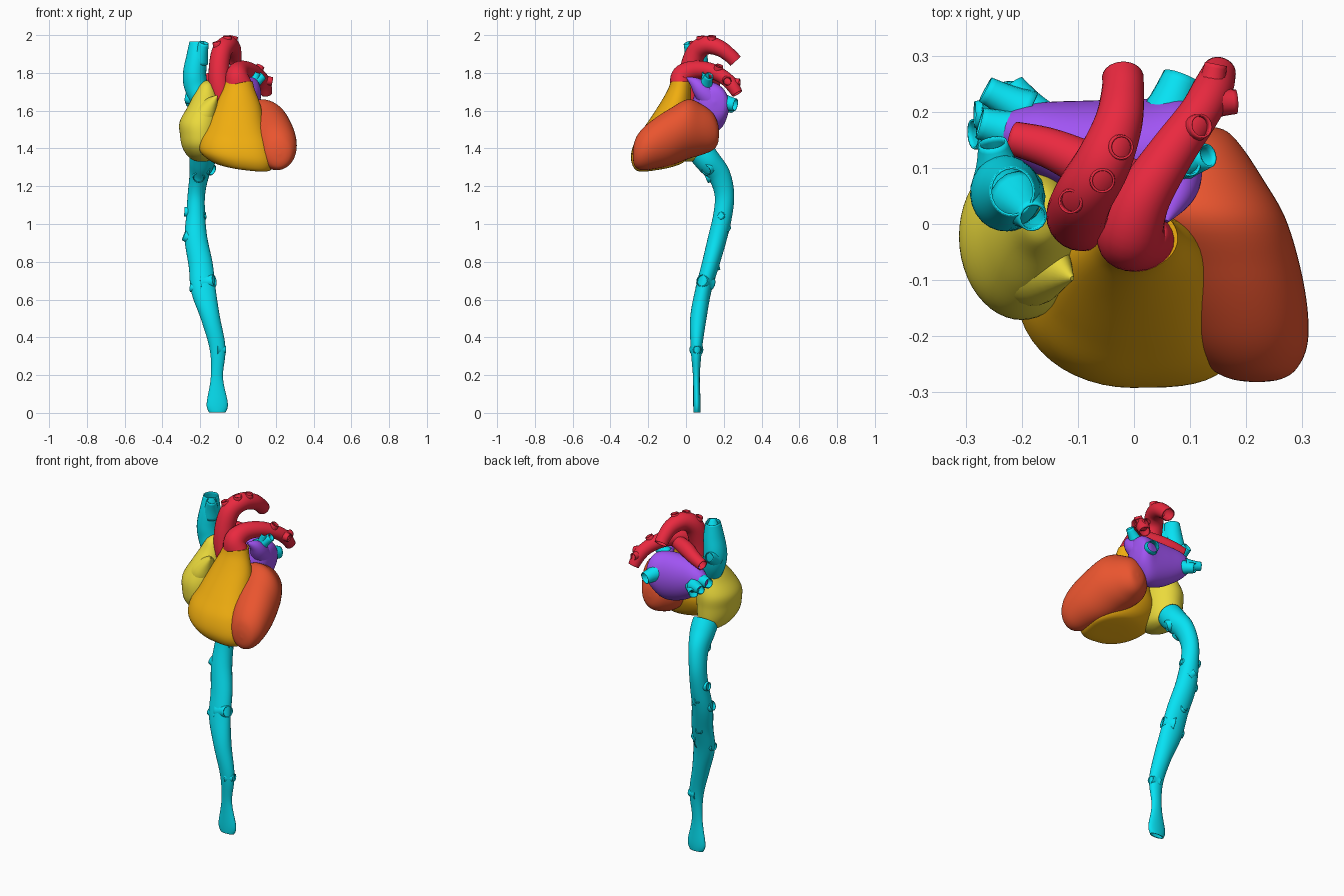
import bpy
import math
from mathutils import Vector

COLORS = {
    "cyan": (0.002, 0.76, 0.90, 1), "red": (0.82, 0.022, 0.05, 1),
    "purple": (0.36, 0.09, 0.91, 1), "yellow": (0.83, 0.70, 0.045, 1),
    "amber": (0.87, 0.42, 0.005, 1), "orange": (0.82, 0.09, 0.028, 1)}
MATS = {}
for key, col in COLORS.items():
    MATS[key] = bpy.data.materials.new(key)
    MATS[key].diffuse_color = col


def smooth_rows(rows, n):
    """Catmull-Rom interpolation of rows of numbers."""
    out = []
    for i in range(len(rows) - 1):
        p0, p1 = rows[max(i - 1, 0)], rows[i]
        p2, p3 = rows[i + 1], rows[min(i + 2, len(rows) - 1)]
        for k in range(n):
            t = k / n
            out.append([b + 0.5 * t * (c - a + t * (2*a - 5*b + 4*c - d + t * (3*(b - c) + d - a)))
                        for a, b, c, d in zip(p0, p1, p2, p3)])
    return out + [list(rows[-1])]


def skin(name, rings, color, capped):
    sides = len(rings[0])
    verts = [p for ring in rings for p in ring]
    faces = []
    for i in range(len(rings) - 1):
        for j in range(sides):
            a, b = i * sides + j, i * sides + (j + 1) % sides
            faces.append((a, b, b + sides, a + sides))
    if capped:
        faces.append(tuple(reversed(range(sides))))
        faces.append(tuple(range(len(verts) - sides, len(verts))))
    me = bpy.data.meshes.new(name)
    me.from_pydata(verts, [], faces)
    me.materials.append(MATS[color])
    ob = bpy.data.objects.new(name, me)
    bpy.context.collection.objects.link(ob)
    return ob


def chamber(name, axis, rows, color, tilt=None, sides=48):
    """Closed loft along x, y or z; row = position, two centres, two radii.
    With a tilt function the low front right corner is also squared."""
    rings = []
    for t, c1, c2, r1, r2 in smooth_rows(rows, 6):
        ring = []
        for j in range(sides):
            a = math.tau * j / sides
            c, s = math.cos(a), math.sin(a)
            if tilt and c > 1e-6 and s < -1e-6:
                p = min(max(0.6 + (t - 1.45) * 2, 0.6), 1)
                c, s = c ** p, -((-s) ** p)
            u, v = c1 + max(r1, 0.003) * c, c2 + max(r2, 0.003) * s
            p = {"x": (t, u, v), "y": (u, t, v), "z": (u, v, t)}[axis]
            ring.append(tilt(*p) if tilt else p)
        rings.append(ring)
    return skin(name, rings[::-1] if axis == "y" else rings, color, True)


def vessel(name, rows, color, capped=False, sides=24, n=6):
    """Hollow tube along a path; row = x, y, z, radius (, second radius)."""
    rows = smooth_rows([tuple(r) if len(r) == 5 else tuple(r) + (r[3],) for r in rows], n)
    pts = [Vector(r[:3]) for r in rows]
    first = (pts[1] - pts[0]).normalized()
    side = Vector((1, 0, 0)) if abs(first.x) < 0.8 else Vector((0, 1, 0))
    rings = []
    for i, r in enumerate(rows):
        tan = (pts[min(i + 1, len(pts) - 1)] - pts[max(i - 1, 0)]).normalized()
        side = (side - tan * side.dot(tan)).normalized()
        other = tan.cross(side)
        rings.append([pts[i] + side * r[3] * math.cos(math.tau * j / sides)
                      + other * r[4] * math.sin(math.tau * j / sides) for j in range(sides)])
    ob = skin(name, rings, color, capped)
    if not capped:
        wall = ob.modifiers.new("wall", "SOLIDIFY")
        wall.thickness = 0.004
        wall.offset = -1
    return ob


def stub(name, a, b, ra, rb, color):
    mid = [(p + q) / 2 for p, q in zip(a, b)]
    return vessel(name, [(*a, ra), (*mid, (ra + rb) / 2 * 0.92), (*b, rb)], color, sides=16, n=3)


# left ventricle: egg running front to back
chamber("left_ventricle", "y", [
    (0.175, 0.115, 1.48, 0.004, 0.004), (0.168, 0.115, 1.48, 0.045, 0.055),
    (0.14, 0.11, 1.49, 0.08, 0.10), (0.08, 0.105, 1.50, 0.125, 0.135),
    (0.01, 0.125, 1.502, 0.145, 0.158), (-0.08, 0.164, 1.462, 0.133, 0.152),
    (-0.16, 0.19, 1.428, 0.12, 0.135), (-0.22, 0.205, 1.40, 0.103, 0.115),
    (-0.26, 0.214, 1.38, 0.074, 0.086), (-0.277, 0.218, 1.37, 0.042, 0.048),
    (-0.282, 0.22, 1.37, 0.004, 0.004)], "orange")

# right ventricle: cone with a slanted underside
def slant(x, y, z):
    k = min(max((1.52 - z) / 0.2, 0), 1)
    return (x, y, z + k * (-0.12 * x + 0.16 * (y + 0.15)))

chamber("right_ventricle", "z", [
    (1.30, 0.03, -0.14, 0.004, 0.004), (1.303, 0.03, -0.14, 0.11, 0.095),
    (1.32, 0.015, -0.135, 0.168, 0.138), (1.37, -0.004, -0.13, 0.2, 0.162),
    (1.44, -0.013, -0.112, 0.19, 0.16), (1.52, -0.012, -0.088, 0.158, 0.128),
    (1.63, 0.0, -0.058, 0.119, 0.085), (1.71, 0.004, -0.035, 0.085, 0.062),
    (1.755, 0.006, -0.025, 0.072, 0.056)], "amber", slant)

# right atrium and its pointed auricle
chamber("right_atrium", "z", [
    (1.33, -0.19, 0.02, 0.004, 0.004), (1.335, -0.19, 0.02, 0.04, 0.07),
    (1.36, -0.192, 0.0, 0.075, 0.115), (1.41, -0.198, -0.02, 0.098, 0.14),
    (1.47, -0.2, -0.025, 0.107, 0.146), (1.54, -0.2, -0.02, 0.109, 0.142),
    (1.62, -0.185, -0.01, 0.082, 0.11), (1.69, -0.17, 0.01, 0.06, 0.075),
    (1.74, -0.165, 0.015, 0.035, 0.045), (1.76, -0.165, 0.015, 0.004, 0.004)], "yellow")
vessel("right_auricle", [
    (-0.21, -0.04, 1.50, 0.09, 0.10), (-0.19, -0.06, 1.56, 0.078, 0.09),
    (-0.155, -0.075, 1.62, 0.05, 0.065), (-0.11, -0.097, 1.68, 0.004, 0.004)], "yellow", True)

# left atrium and its auricle
chamber("left_atrium", "x", [
    (-0.25, 0.165, 1.66, 0.012, 0.015), (-0.22, 0.16, 1.655, 0.042, 0.052),
    (-0.17, 0.15, 1.645, 0.066, 0.09), (-0.08, 0.13, 1.625, 0.09, 0.125),
    (0.02, 0.128, 1.615, 0.095, 0.137), (0.08, 0.14, 1.63, 0.088, 0.112),
    (0.112, 0.15, 1.64, 0.06, 0.07), (0.122, 0.15, 1.645, 0.004, 0.004)], "purple")
vessel("left_auricle", [
    (0.05, 0.14, 1.65, 0.07), (0.073, 0.09, 1.70, 0.05),
    (0.074, 0.05, 1.745, 0.032), (0.058, 0.005, 1.775, 0.004)], "purple", True)

# aorta with the three arch openings
vessel("aorta", [
    (-0.075, 0.01, 1.62, 0.055), (-0.095, 0.01, 1.72, 0.058), (-0.10, 0.022, 1.82, 0.055),
    (-0.087, 0.055, 1.91, 0.053), (-0.055, 0.11, 1.947, 0.05), (-0.028, 0.18, 1.93, 0.043),
    (-0.02, 0.235, 1.89, 0.038), (-0.02, 0.262, 1.862, 0.037)], "red")
for i, (a, b) in enumerate([((-0.095, 0.05, 1.89), (-0.114, 0.04, 1.965)),
                            ((-0.06, 0.085, 1.93), (-0.056, 0.077, 1.995)),
                            ((-0.035, 0.135, 1.94), (-0.022, 0.137, 1.995))]):
    stub(f"arch_branch_{i + 1}", a, b, 0.035, 0.022, "red")

# pulmonary trunk and its two arteries
vessel("pulmonary_trunk", [
    (0.005, -0.03, 1.735, 0.07, 0.056), (-0.005, -0.015, 1.785, 0.06), (0.015, 0.045, 1.815, 0.05),
    (0.065, 0.125, 1.812, 0.042), (0.115, 0.195, 1.78, 0.037),
    (0.14, 0.24, 1.74, 0.036), (0.152, 0.272, 1.69, 0.03)], "red")
vessel("right_pulmonary_artery", [
    (0.02, 0.07, 1.80, 0.036), (-0.07, 0.10, 1.785, 0.042), (-0.15, 0.135, 1.765, 0.036),
    (-0.215, 0.153, 1.745, 0.03)], "red")
for i, (a, b, r) in enumerate([((0.095, 0.165, 1.79), (0.12, 0.175, 1.838), 0.022),
                               ((0.125, 0.215, 1.765), (0.182, 0.218, 1.755), 0.022),
                               ((0.135, 0.23, 1.75), (0.146, 0.285, 1.75), 0.02)]):
    stub(f"pulmonary_artery_branch_{i + 1}", a, b, r * 1.5, r, "red")

# pulmonary veins
for name, a, b, ra, rb in [
        ("left_upper_vein", (0.06, 0.10, 1.72), (0.132, 0.122, 1.785), 0.042, 0.022),
        ("left_upper_vein_branch", (0.08, 0.10, 1.74), (0.10, 0.105, 1.80), 0.025, 0.02),
        ("left_lower_vein", (0.05, 0.17, 1.65), (0.085, 0.262, 1.63), 0.055, 0.034),
        ("right_upper_vein", (-0.20, 0.16, 1.66), (-0.275, 0.18, 1.665), 0.045, 0.028),
        ("right_lower_vein", (-0.17, 0.18, 1.63), (-0.22, 0.245, 1.615), 0.045, 0.027),
        ("right_lower_vein_branch", (-0.19, 0.20, 1.64), (-0.265, 0.24, 1.645), 0.04, 0.024)]:
    stub(name, a, b, ra, rb, "cyan")

# superior vena cava and tributaries
vessel("superior_vena_cava", [
    (-0.19, 0.03, 1.64, 0.05), (-0.22, 0.05, 1.72, 0.062), (-0.23, 0.055, 1.79, 0.062, 0.068),
    (-0.22, 0.055, 1.88, 0.055, 0.06), (-0.217, 0.058, 1.965, 0.04, 0.044)], "cyan")
stub("left_brachial_vein", (-0.208, 0.045, 1.86), (-0.18, 0.012, 1.96), 0.052, 0.026, "cyan")
stub("azygos_vein", (-0.24, 0.08, 1.77), (-0.252, 0.145, 1.80), 0.05, 0.026, "cyan")

# inferior vena cava: flattened, uneven long tube
vessel("inferior_vena_cava", [
    (-0.11, 0.058, 0.003, 0.044, 0.018), (-0.11, 0.058, 0.05, 0.056, 0.02),
    (-0.112, 0.055, 0.19, 0.032, 0.018), (-0.108, 0.055, 0.34, 0.042, 0.03),
    (-0.145, 0.065, 0.50, 0.05, 0.043), (-0.183, 0.092, 0.65, 0.065, 0.043),
    (-0.197, 0.128, 0.78, 0.064, 0.046), (-0.222, 0.165, 0.92, 0.06, 0.05),
    (-0.224, 0.195, 1.05, 0.05, 0.05), (-0.22, 0.203, 1.16, 0.046, 0.052),
    (-0.205, 0.175, 1.26, 0.052, 0.06), (-0.19, 0.12, 1.33, 0.068, 0.068),
    (-0.185, 0.08, 1.38, 0.07, 0.07)], "cyan")
for i, (a, b, r) in enumerate([
        ((-0.225, 0.165, 0.915), (-0.287, 0.16, 0.94), 0.027),
        ((-0.225, 0.195, 1.06), (-0.284, 0.195, 1.065), 0.024),
        ((-0.19, 0.09, 0.66), (-0.252, 0.10, 0.665), 0.024),
        ((-0.18, 0.105, 0.69), (-0.125, 0.085, 0.70), 0.032),
        ((-0.22, 0.195, 1.04), (-0.172, 0.185, 1.045), 0.02),
        ((-0.11, 0.055, 0.335), (-0.066, 0.06, 0.335), 0.022),
        ((-0.205, 0.16, 1.27), (-0.208, 0.105, 1.245), 0.03),
        ((-0.185, 0.14, 1.31), (-0.135, 0.105, 1.285), 0.03),
        ((-0.22, 0.20, 0.97), (-0.235, 0.225, 0.99), 0.02),
        ((-0.20, 0.11, 0.76), (-0.205, 0.175, 0.78), 0.022)]):
    stub(f"vena_cava_branch_{i + 1}", a, b, r * 1.7, r, "cyan")

# smooth shading with crisp rims
bpy.ops.object.select_all(action="SELECT")
bpy.context.view_layer.objects.active = bpy.data.objects["aorta"]
bpy.ops.object.shade_smooth_by_angle(angle=math.radians(50))
